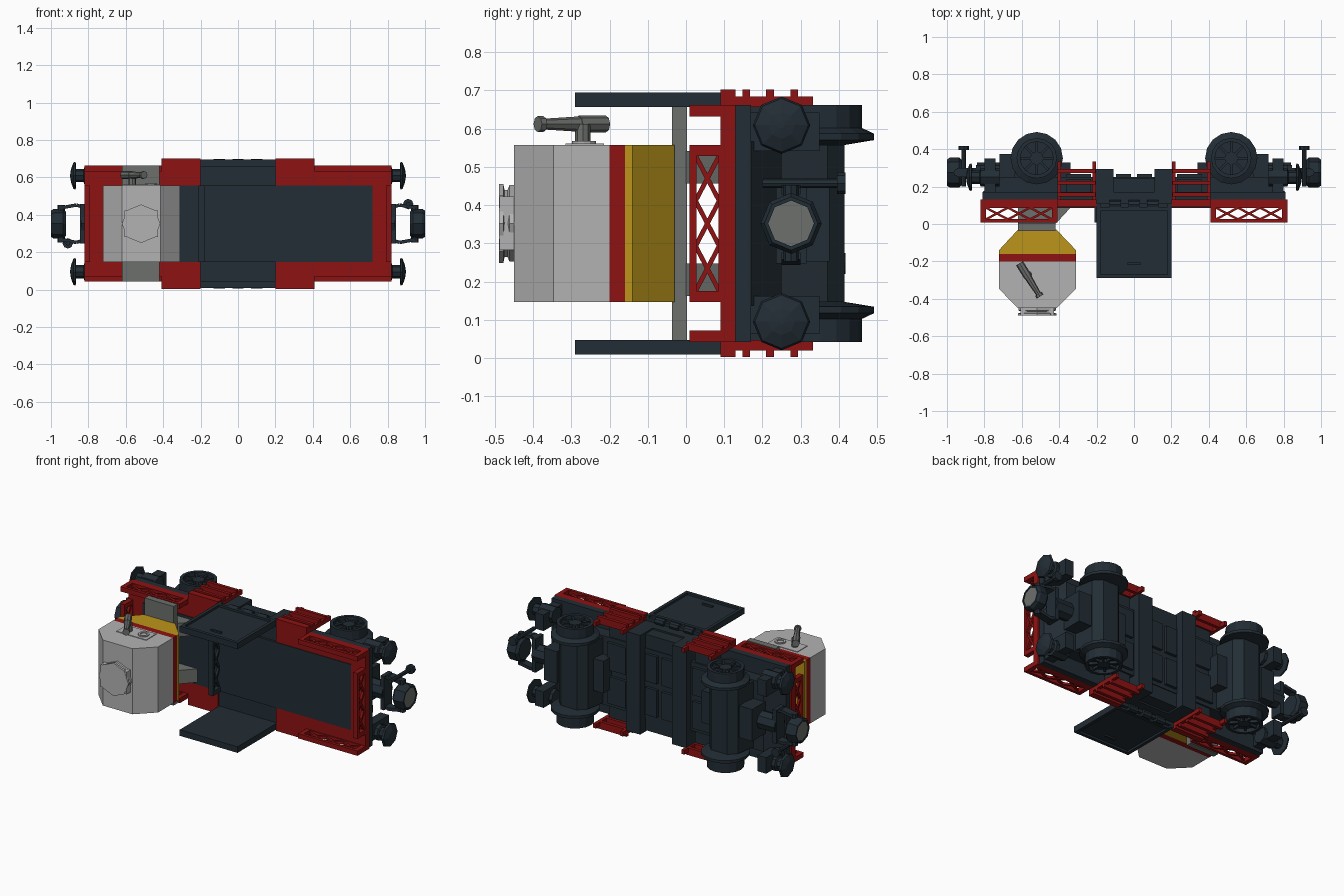
import bpy, bmesh
from math import sin, cos, pi
from mathutils import Vector

if "Cube" in bpy.data.objects:
    bpy.data.objects.remove(bpy.data.objects["Cube"])

ZC = 0.352  # wagon lies on its side; geometry uses z relative to its centre line


def material(name, rgb):
    m = bpy.data.materials.new(name)
    m.diffuse_color = (*rgb, 1)
    m.use_nodes = True
    m.node_tree.nodes["Principled BSDF"].inputs["Base Color"].default_value = m.diffuse_color
    return m


DARK = material("dark_slate", (0.016, 0.026, 0.035))
RED = material("red", (0.27, 0.006, 0.006))
YELLOW = material("yellow", (0.5, 0.3, 0.01))
LIGHT = material("light_grey", (0.45, 0.45, 0.45))
GREY = material("mid_grey", (0.15, 0.16, 0.15))


def point(axis, u, v, w):
    return {"x": (w, u, v), "y": (u, w, v), "z": (u, v, w)}[axis]


def prism(bm, pts, axis, a, b):
    """Extrude a 2D profile along an axis from a to b."""
    lo = [bm.verts.new(point(axis, u, v, a)) for u, v in pts]
    hi = [bm.verts.new(point(axis, u, v, b)) for u, v in pts]
    n = len(pts)
    bm.faces.new(lo)
    bm.faces.new(hi)
    for i in range(n):
        bm.faces.new((lo[i], lo[(i + 1) % n], hi[(i + 1) % n], hi[i]))


def box(bm, x0, x1, y0, y1, z0, z1):
    prism(bm, [(x0, y0), (x1, y0), (x1, y1), (x0, y1)], "z", z0, z1)


def lathe(bm, prof, axis, cu, cv, n=8):
    """Spin (radius, height) points around an axis through (cu, cv); caps both ends."""
    rings = [[bm.verts.new(point(axis, cu + r * cos(2 * pi * i / n), cv + r * sin(2 * pi * i / n), h))
              for i in range(n)] for r, h in prof]
    for p, q in zip(rings, rings[1:]):
        for i in range(n):
            j = (i + 1) % n
            bm.faces.new((p[i], p[j], q[j], q[i]))
    bm.faces.new(rings[0])
    bm.faces.new(rings[-1])


def rod(bm, p, q, r1, r2=None, n=8):
    p, q = Vector(p), Vector(q)
    res = bmesh.ops.create_cone(bm, cap_ends=True, segments=n, radius1=r1, radius2=r2 or r1, depth=(q - p).length)
    rot = (q - p).to_track_quat("Z", "Y")
    for v in res["verts"]:
        v.co = rot @ v.co + (p + q) / 2


def bar(bm, axis, p, q, width, a, b):
    """Flat strip between two 2D points."""
    p, q = Vector(p), Vector(q)
    d = (q - p).normalized() * width / 2
    s = Vector((-d.y, d.x))
    prism(bm, [p + s, q + s, q - s, p - s], axis, a, b)


def truss(bm, axis, long0, long1, a, b):
    """Cross-braced railing, y 0.01 to 0.10, running along x (axis z) or z (axis x)."""
    def pt(l, y):
        return (l, y) if axis == "z" else (y, l)
    bar(bm, axis, pt(long0, .018), pt(long1, .018), .018, a, b)
    bar(bm, axis, pt(long0, .091), pt(long1, .091), .012, a, b)
    for l in (long0 + .014, long1 - .014):
        bar(bm, axis, pt(l, .01), pt(l, .097), .028, a, b)
    s = (long1 - long0 - .056) / 3
    m, t = (a + b) / 2, (b - a) / 4
    for i in range(3):
        l = long0 + .028 + i * s
        bar(bm, axis, pt(l, .025), pt(l + s, .087), .012, m - t, m + t)
        bar(bm, axis, pt(l, .087), pt(l + s, .025), .012, m - t * .9, m + t * .9)


def finish(bm, name, mat, mirror=""):
    bmesh.ops.recalc_face_normals(bm, faces=bm.faces)
    me = bpy.data.meshes.new(name)
    bm.to_mesh(me)
    bm.free()
    ob = bpy.data.objects.new(name, me)
    ob.location.z = ZC
    me.materials.append(mat)
    bpy.context.collection.objects.link(ob)
    if mirror:
        mod = ob.modifiers.new("mirror", "MIRROR")
        mod.use_axis = ("x" in mirror, False, "z" in mirror)
        mod.use_mirror_merge = False
    return ob


# Underframe: plate, tapered belly, cross ribs and panels
bm = bmesh.new()
box(bm, -.81, .81, .13, .17, -.31, .31)
prism(bm, [(-.81, .17), (-.71, .25), (.71, .25), (.81, .17)], "z", -.215, .215)
box(bm, -.72, .72, .086, .13, -.205, .205)
box(bm, -.2, .2, .1, .13, -.31, .31)
box(bm, -.11, .11, .17, .245, -.3, .3)
finish(bm, "underframe", DARK)
bm = bmesh.new()
box(bm, .11, .21, .13, .295, -.31, .31)
box(bm, .015, .095, .25, .268, .02, .19)
box(bm, .23, .36, .25, .268, .02, .19)
box(bm, .23, .36, .17, .24, .215, .29)
finish(bm, "cross_rib", DARK, "xz")

# Axle housings
bm = bmesh.new()
prism(bm, [(.39, .2), (.42, .37), (.465, .415), (.575, .415), (.62, .37), (.65, .2)], "z", -.205, .205)
box(bm, .63, .72, .24, .375, -.1, .1)
box(bm, .34, .41, .24, .33, -.1, .1)
finish(bm, "axle_housing", DARK, "x")

# Flanged spoked wheels
bm = bmesh.new()
lathe(bm, [(.035, .305), (.035, .285), (.088, .285), (.088, .31), (.108, .31), (.108, .25),
           (.14, .235), (.14, .218), (.03, .2)], "z", .52, .352, 16)
for i in range(8):
    d = Vector((cos(i * pi / 4), sin(i * pi / 4)))
    c = Vector((.52, .352))
    bar(bm, "z", c + d * .03, c + d * .09, .013, .28, .3)
finish(bm, "wheel", DARK, "xz")

# Red deck frame
bm = bmesh.new()
box(bm, .2, .82, .09, .13, .205, .31)
box(bm, .72, .82, .09, .13, -.205, .205)
finish(bm, "deck_frame", RED, "xz")

# Cross-braced railings
bm = bmesh.new()
truss(bm, "z", .41, .82, .28, .31)
finish(bm, "side_railing", RED, "xz")
bm = bmesh.new()
truss(bm, "x", -.205, .205, .79, .82)
finish(bm, "end_railing", RED, "x")
bm = bmesh.new()
truss(bm, "x", -.205, .205, -.21, -.18)
finish(bm, "inner_railing", DARK)

# Access ladders
bm = bmesh.new()
box(bm, .2, .41, .09, .13, .3, .35)
for x in (.212, .4):
    box(bm, x - .01, x + .01, .1, .333, .305, .332)
for y in (.158, .22, .283):
    box(bm, .205, .41, y - .01, y + .01, .305, .35)
finish(bm, "ladder", RED, "xz")

# Folded-out side doors: panel, rim, hinges and handle
bm = bmesh.new()
box(bm, -.2, .2, -.29, .11, .305, .33)
for x in (-.19, .19):
    box(bm, x - .01, x + .01, -.29, .11, .33, .343)
for y in (-.28, .08):
    box(bm, -.18, .18, y - .01, y + .01, .33, .343)
for x in (-.1, 0, .1):
    rod(bm, (x - .03, .105, .325), (x + .03, .105, .325), .022)
box(bm, -.035, .035, -.22, -.207, .33, .34)
finish(bm, "side_door", DARK, "z")

# Buffers with domed octagonal heads
bm = bmesh.new()
lathe(bm, [(.05, .72), (.05, .82), (.035, .825), (.035, .865), (.075, .868), (.07, .88), (.035, .893), (.008, .897)],
      "x", .25, .257)
box(bm, .74, .8, .16, .35, .19, .29)
finish(bm, "buffer", DARK, "xz")

# Couplings: octagonal head, grey face, yoke arms and locking pin
for s in (1, -1):
    bm = bmesh.new()
    lathe(bm, [(.065, s * .92), (.08, s * .935), (.08, s * .985), (.07, s * 1.0), (.06, s * 1.0), (.06, s * .99)],
          "x", .275, 0)
    rod(bm, (s * .72, .275, 0), (s * .84, .275, 0), .055)
    box(bm, *sorted((s * .82, s * .845)), .235, .315, -.105, .105)
    for z in (-1, 1):
        bar(bm, "y", (s * .83, z * .09), (s * .865, z * .1), .018, .25, .3)
        bar(bm, "y", (s * .865, z * .1), (s * .945, z * .085), .018, .25, .3)
        rod(bm, (s * .945, .275, z * .065), (s * .945, .275, z * .1), .02)
    rod(bm, (s * .91, .2, s * .105), (s * .91, .4, s * .105), .012)
    rod(bm, (s * .91, .395, s * .105), (s * .91, .418, s * .105), .028)
    finish(bm, "coupling", DARK)
    bm = bmesh.new()
    lathe(bm, [(.06, s * .98), (.06, s * .996)], "x", .275, 0)
    finish(bm, "coupling_face", GREY)

# Cabin pedestal: cross plate and two raking feet
bm = bmesh.new()
box(bm, -.62, -.42, -.037, .002, -.31, .31)
prism(bm, [(-.62, 0), (-.42, 0), (-.335, .092), (-.62, .092)], "z", .105, .19)
finish(bm, "pedestal", GREY, "z")

# Octagonal cabin in three bands
for name, mat, pts in (
    ("cabin_base", YELLOW, [(-.62, -.03), (-.415, -.03), (-.31, -.14), (-.31, -.16), (-.722, -.16), (-.722, -.14)]),
    ("cabin_stripe", RED, [(-.31, -.16), (-.31, -.2), (-.722, -.2), (-.722, -.16)]),
    ("cabin", LIGHT, [(-.31, -.2), (-.31, -.347), (-.415, -.45), (-.62, -.45), (-.722, -.347), (-.722, -.2)]),
):
    bm = bmesh.new()
    prism(bm, pts, "z", -.205, .205)
    finish(bm, name, mat)

# Roof hatch
bm = bmesh.new()
lathe(bm, [(.1, -.45), (.1, -.462), (.088, -.467), (.088, -.475), (.103, -.478), (.103, -.49)], "y", -.518, 0)
for x in (-.59, -.446):
    box(bm, x - .018, x + .018, -.488, -.45, -.07, .07)
finish(bm, "roof_hatch", LIGHT)

# Side mount plate with port
bm = bmesh.new()
box(bm, -.62, -.415, -.315, -.215, .2, .209)
lathe(bm, [(.032, .209), (.032, .216), (.02, .216), (.02, .21)], "z", -.465, -.267, 12)
finish(bm, "mount_plate", LIGHT)

# Side nozzle on its stem
bm = bmesh.new()
a, b = Vector((-.612, -.21, .26)), Vector((-.502, -.388, .26))
rod(bm, a, a.lerp(b, .4), .022)
rod(bm, a.lerp(b, .4), a.lerp(b, .92), .02, .014)
rod(bm, a.lerp(b, .92), b, .021)
rod(bm, (-.565, -.27, .2), (-.565, -.27, .26), .02)
finish(bm, "side_nozzle", GREY)
